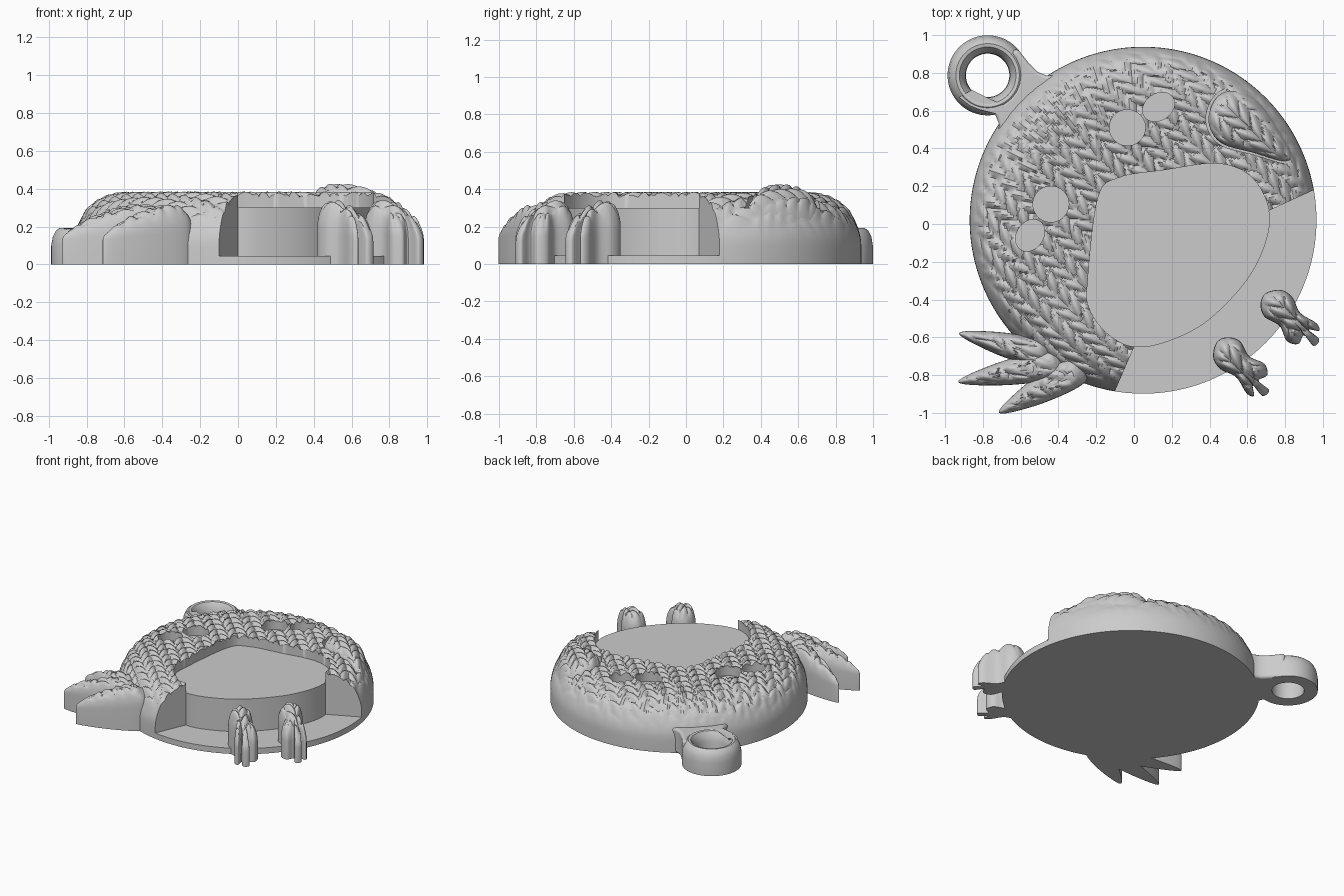
import bpy, bmesh, math
from mathutils import Vector

if "Cube" in bpy.data.objects:
    bpy.data.objects.remove(bpy.data.objects["Cube"])

grey = bpy.data.materials.new("light_grey")
grey.use_nodes = True
grey.diffuse_color = (0.6, 0.6, 0.6, 1)
grey.node_tree.nodes["Principled BSDF"].inputs["Base Color"].default_value = (0.6, 0.6, 0.6, 1)

CX, CY, R = 0.048, 0.02, 0.918      # body disc
FLOOR, BELLY_TOP = 0.045, 0.30


def finish(name, bm):
    bmesh.ops.recalc_face_normals(bm, faces=bm.faces)
    mesh = bpy.data.meshes.new(name)
    bm.to_mesh(mesh)
    bm.free()
    mesh.materials.append(grey)
    ob = bpy.data.objects.new(name, mesh)
    bpy.context.collection.objects.link(ob)
    return ob


def smooth_loop(points, steps=8):
    """Closed Catmull-Rom curve through a few points."""
    p = [Vector(q) for q in points]
    n, out = len(p), []
    for i in range(n):
        a, b, c, d = p[i - 1], p[i], p[(i + 1) % n], p[(i + 2) % n]
        for k in range(steps):
            t = k / steps
            out.append(0.5 * (2 * b + (c - a) * t + (2 * a - 5 * b + 4 * c - d) * t * t
                              + (3 * b - a - 3 * c + d) * t ** 3))
    return out


def mirror(points):
    """Mirror across the diagonal axis of the figure."""
    return [(0.07 - y, 0.07 - x) for x, y in points]


def prism(name, points, z0, z1):
    bm = bmesh.new()
    face = bm.faces.new([bm.verts.new((x, y, z0)) for x, y in points])
    top = bmesh.ops.extrude_face_region(bm, geom=[face])["geom"]
    verts = [v for v in top if isinstance(v, bmesh.types.BMVert)]
    bmesh.ops.translate(bm, verts=verts, vec=(0, 0, z1 - z0))
    return finish(name, bm)


def relief(name, outline, centre, height, rings, bottom=0.0):
    """Solid over an outline whose top follows height(x, y, t)."""
    bm = bmesh.new()
    c = Vector(centre)
    mid = bm.verts.new((c.x, c.y, height(c.x, c.y, 0)))
    n, prev = len(outline), None
    for i in range(1, rings + 1):
        t = 1 - (1 - i / rings) ** 1.3
        row = []
        for q in outline:
            p = c.lerp(q, t)
            row.append(bm.verts.new((p.x, p.y, height(p.x, p.y, t))))
        for j in range(n):
            k = (j + 1) % n
            if prev:
                bm.faces.new((prev[j], row[j], row[k], prev[k]))
            else:
                bm.faces.new((mid, row[j], row[k]))
        prev = row
    base = [bm.verts.new((q.x, q.y, bottom)) for q in outline]
    for j in range(n):
        k = (j + 1) % n
        bm.faces.new((prev[j], base[j], base[k], prev[k]))
    bm.faces.new(base)
    return finish(name, bm)


def knit(x, y, width=0.135, pitch=0.088):
    """Columns of V stitches running along the diagonal axis, 0 to 1."""
    u, w = (y - x) * 0.7071, (x + y - 0.07) * 0.7071
    g = 2 * abs((w / width) % 1 - 0.5)
    r = (u / pitch - 0.95 * g) % 1
    leaf = math.sqrt(max(0, 1 - (2 * r - 1) ** 2))
    return leaf * (0.25 + 0.75 * math.sin(math.pi * g) ** 0.6) * (0.75 + 0.25 * r)


def dome(x, y):
    r = math.hypot(x - CX, y - CY) / R
    e = min(1, max(0, (r - 0.7) / 0.3))
    return 0.09 + 0.262 * math.sqrt(1 - e * e)


def cut(ob, cutter):
    mod = ob.modifiers.new("cut", "BOOLEAN")
    mod.operation, mod.solver, mod.object = "DIFFERENCE", "MANIFOLD", cutter
    bpy.context.view_layer.objects.active = ob
    bpy.ops.object.modifier_apply(modifier=mod.name)
    bpy.data.objects.remove(cutter)


def ellipse(cx, cy, a, b, turn=0.0, n=48):
    ct, st = math.cos(turn), math.sin(turn)
    pts = []
    for i in range(n):
        p, q = a * math.cos(math.tau * i / n), b * math.sin(math.tau * i / n)
        pts.append(Vector((cx + p * ct - q * st, cy + p * st + q * ct)))
    return pts


# Knitted body
body = relief("knitted_body", ellipse(CX, CY, R, R, n=320), (CX, CY),
              lambda x, y, t: dome(x, y) + 0.037 * knit(x, y) * min(1, (1 - t) / 0.07), 110)

# Belly recess and open lower sector
belly_outline = smooth_loop([(-0.19, 0.14), (-0.08, 0.245), (0.16, 0.285), (0.44, 0.32), (0.62, 0.25),
                             (0.715, 0.07), (0.69, -0.12), (0.58, -0.32), (0.38, -0.52), (0.17, -0.625),
                             (0.0, -0.65), (-0.14, -0.58), (-0.235, -0.45), (-0.245, -0.3)])
cut(body, prism("belly_cutter", belly_outline, FLOOR, 1))
cut(body, prism("sector_cutter", [(0.3, -0.12), (1.3, 0.34), (1.3, -1.3), (-0.28, -1.3), (0.1, -0.42)],
                FLOOR, 1))
prism("belly_panel", belly_outline, 0.02, BELLY_TOP)

# Eye sockets with small spots beside them
for spot in (ellipse(-0.035, 0.51, 0.095, 0.095), ellipse(0.13, 0.62, 0.09, 0.07, 0.6)):
    for pts in (spot, mirror(spot)):
        cut(body, prism("eye_cutter", pts, BELLY_TOP, 1))

# Folded wing, set in a groove
wing_points = [(0.395, 0.54), (0.43, 0.66), (0.53, 0.715), (0.64, 0.67), (0.75, 0.54), (0.85, 0.36),
               (0.82, 0.325), (0.64, 0.375), (0.46, 0.43)]
wing_outline = smooth_loop(wing_points, 12)
wing_mid = Vector((0.59, 0.53))
cut(body, prism("groove_cutter", [wing_mid + (p - wing_mid) * 1.07 for p in wing_outline], 0.3, 1))
relief("folded_wing", wing_outline, wing_mid,
       lambda x, y, t: dome(x, y) - 0.02 + 0.07 * math.sqrt(1 - t ** 4) + 0.035 * knit(x, y) * (1 - t ** 6),
       30, 0.1)

# Spread wing feathers
for i, (tip, root, half) in enumerate([((-0.9, -0.585), (-0.48, -0.69), 0.07),
                                       ((-0.9, -0.83), (-0.42, -0.74), 0.075),
                                       ((-0.69, -0.985), (-0.3, -0.77), 0.08)]):
    tip, root = Vector(tip), Vector(root)
    along = root - tip
    side = Vector((-along.y, along.x)).normalized() * half
    loop = smooth_loop([tip - side * 0.25, tip + side * 0.25, tip + along * 0.5 + side * 0.9,
                        root + side, root + along * 0.12, root - side,
                        tip + along * 0.5 - side * 0.9], 10)

    def feather_height(x, y, t, tip=tip, along=along):
        s = min(1, max(0, (Vector((x, y)) - tip).dot(along) / along.length_squared))
        return 0.13 + 0.05 * s + (0.06 + 0.09 * s) * math.sqrt(1 - t ** 3) + 0.03 * knit(x, y) * (1 - t ** 4)

    relief("wing_feather_%d" % (i + 1), loop, tip.lerp(root, 0.5), feather_height, 20)

# Feet with three toes
foot = [(0.67, -0.42), (0.70, -0.365), (0.78, -0.35), (0.84, -0.39), (0.88, -0.47), (0.965, -0.525),
        (0.98, -0.565), (0.925, -0.56), (0.98, -0.61), (0.95, -0.645), (0.9, -0.59), (0.87, -0.635),
        (0.81, -0.62), (0.77, -0.54), (0.69, -0.49)]


def foot_height(x, y, t):
    s = min(1, max(0, ((x - y) * 0.7071 - 0.76) / 0.38))
    return 0.12 + 0.08 * (1 - s) + (0.15 - 0.06 * s) * math.sqrt(1 - t ** 3) + 0.04 * knit(x, y) * (1 - t ** 4)


relief("left_foot", smooth_loop(foot), (0.83, -0.49), foot_height, 24)
relief("right_foot", smooth_loop(mirror(foot)), mirror([(0.83, -0.49)])[0], foot_height, 24)

# Hanging loop: turned ring and flared neck
HX, HY = -0.775, 0.787
profile = [(0.115, 0), (0.212, 0), (0.212, 0.1), (0.204, 0.145), (0.188, 0.178), (0.168, 0.193),
           (0.15, 0.19), (0.132, 0.165), (0.118, 0.12)]
bm = bmesh.new()
columns = [[bm.verts.new((HX + r * math.cos(a), HY + r * math.sin(a), z)) for r, z in profile]
           for a in (math.tau * i / 64 for i in range(64))]
for i, col in enumerate(columns):
    for j in range(len(profile)):
        bm.faces.new((columns[i - 1][j - 1], col[j - 1], col[j], columns[i - 1][j]))
finish("hanging_ring", bm)

neck = [(HX + 0.168 * math.cos(a), HY + 0.168 * math.sin(a))
        for a in (math.radians(225 + 15 * k) for k in range(13))]
flare = [(-0.618, 0.93), (-0.56, 0.855), (-0.51, 0.805), (-0.46, 0.785), (-0.38, 0.79)]
neck += flare + [(-0.45, 0.5)] + mirror(flare[::-1])
neck_ob = prism("loop_neck", neck, 0, 0.19)
bevel = neck_ob.modifiers.new("soft_edge", "BEVEL")
bevel.width, bevel.segments, bevel.limit_method = 0.02, 3, "ANGLE"
bevel.angle_limit = math.radians(60)

# Smooth shading with crisp edges
for ob in bpy.context.scene.objects:
    ob.select_set(ob.type == "MESH")
    if ob.type == "MESH":
        bpy.context.view_layer.objects.active = ob
bpy.ops.object.shade_smooth_by_angle(angle=math.radians(40))
